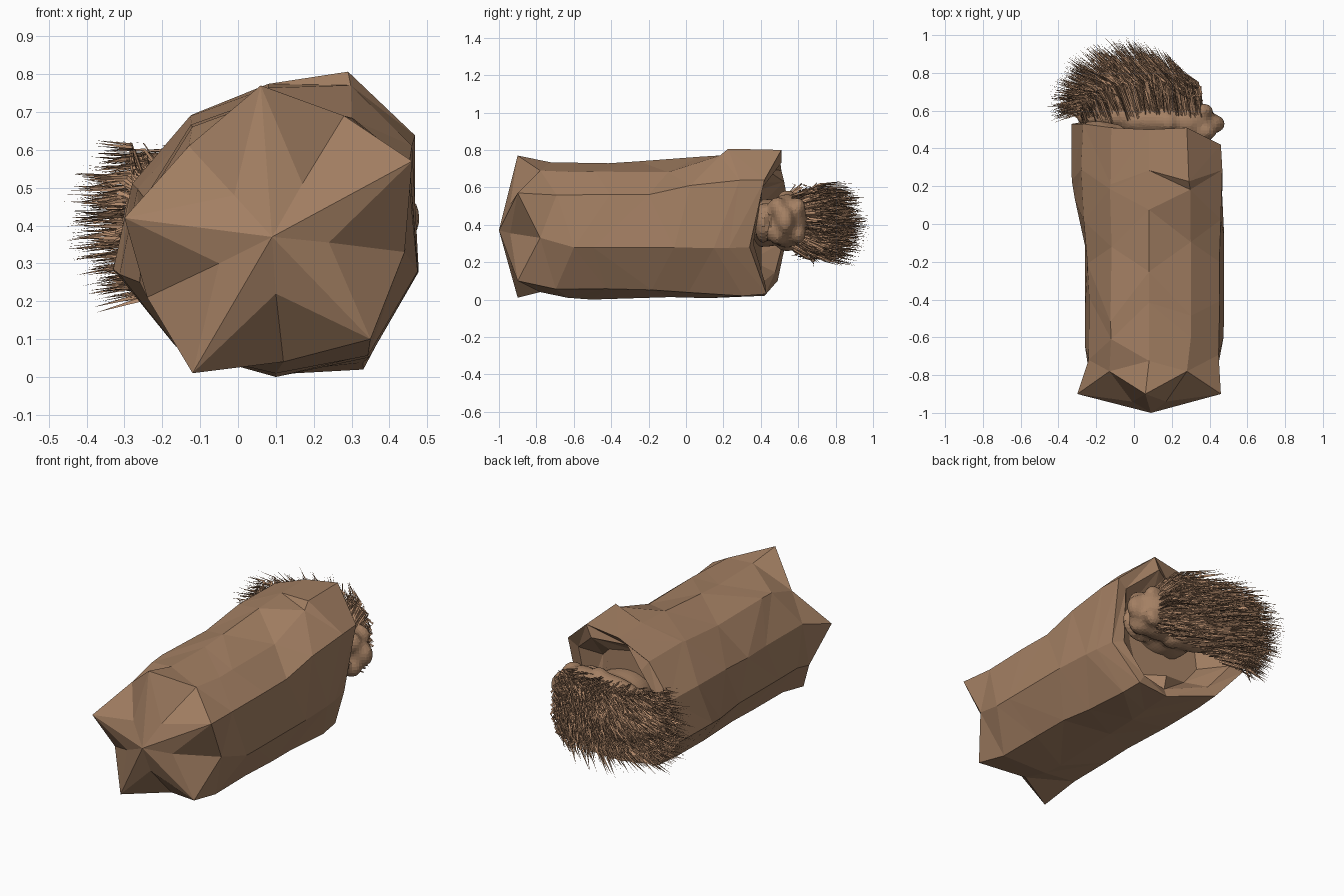
import bpy, bmesh, math, random
from mathutils import Matrix, Vector

random.seed(4)
cube = bpy.data.objects.get("Cube")
if cube:
    bpy.data.objects.remove(cube, do_unlink=True)


def material(name, rgb):
    m = bpy.data.materials.new(name)
    m.use_nodes = True
    m.diffuse_color = (*rgb, 1)
    m.node_tree.nodes["Principled BSDF"].inputs["Base Color"].default_value = (*rgb, 1)
    return m


brown = material("brown", (0.37, 0.215, 0.125))
hair_brown = material("hair brown", (0.46, 0.26, 0.15))


def finish(bm, name, mat):
    mesh = bpy.data.meshes.new(name)
    bm.to_mesh(mesh)
    bm.free()
    mesh.materials.append(mat)
    ob = bpy.data.objects.new(name, mesh)
    bpy.context.collection.objects.link(ob)
    return ob


def blob(bm, centre, radii, detail=3):
    mat = Matrix.Translation(centre) @ Matrix.Diagonal((*radii, 1))
    bmesh.ops.create_icosphere(bm, subdivisions=detail, radius=1, matrix=mat)


# Sack cross-sections (x, z): star foot, round middle, boxy mouth
FOOT = [(.46, .57), (.28, .69), (.06, .77), (-.13, .61), (-.30, .42),
        (-.24, .21), (-.12, .01), (.12, .04), (.35, .10), (.44, .33)]
MIDDLE = [(.45, .56), (.30, .68), (.08, .73), (-.12, .66), (-.24, .47),
          (-.26, .25), (-.14, .07), (.10, .01), (.34, .06), (.47, .28)]
MOUTH = [(.46, .64), (.28, .80), (.08, .77), (-.12, .69), (-.27, .51),
         (-.33, .29), (-.17, .10), (.12, .02), (.32, .03), (.44, .28)]
RIM_Y = [.42, .51, .50, .51, .53, .53, .49, .42, .43, .34]
SIDES = len(FOOT)
bm = bmesh.new()


def ring(shape, ys, jitter=0.0, scale=1.0):
    verts = []
    for i, (x, z) in enumerate(shape):
        s = scale * (1 + random.uniform(-jitter, jitter))
        y = ys[i % len(ys)] + random.uniform(-1, 1) * jitter * 2
        verts.append(bm.verts.new((.09 + (x - .09) * s, y, max(.38 + (z - .38) * s, 0))))
    return verts


def blend(a, b, t):
    return [Vector(p).lerp(Vector(q), t) for p, q in zip(a, b)]


rings = [
    ring(FOOT, [-0.90, -0.78]),
    ring(MIDDLE, [-0.70, -0.62], 0.015),
    ring(MIDDLE, [-0.40, -0.48], 0.02, 1.01),
    ring(MIDDLE, [-0.22, -0.10], 0.02, 1.01),
    ring(blend(MIDDLE, MOUTH, 0.6), [0.04, 0.16], 0.02, 1.03),
    ring(blend(MIDDLE, MOUTH, 0.9), [0.31, 0.23], 0.015, 1.03),
    ring(MOUTH, RIM_Y),
    ring(MOUTH, [y - 0.03 for y in RIM_Y], 0.03, 0.82),
    ring(MOUTH, [0.34, 0.37], 0.02, 0.6),
]
for a, b in zip(rings, rings[1:]):
    for i in range(SIDES):
        j = (i + 1) % SIDES
        if i % 2:
            bm.faces.new((a[i], a[j], b[j]))
            bm.faces.new((a[i], b[j], b[i]))
        else:
            bm.faces.new((a[i], a[j], b[i]))
            bm.faces.new((a[j], b[j], b[i]))
bm.faces.new(rings[-1])

# Star foot: tips, shallow valleys and a raised centre
centre = bm.verts.new((0.09, -1.0, 0.37))
valleys = [bm.verts.new((x, -0.94, z)) for x, z in
           ((.17, .51), (-.01, .48), (-.05, .30), (.10, .22), (.24, .355))]
foot = rings[0]
for k, valley in enumerate(valleys):
    tip, notch, nxt = foot[2 * k], foot[2 * k + 1], foot[(2 * k + 2) % SIDES]
    bm.faces.new((tip, valley, notch))
    bm.faces.new((notch, valley, nxt))
    bm.faces.new((tip, centre, valley))
    bm.faces.new((valley, centre, nxt))
bmesh.ops.recalc_face_normals(bm, faces=bm.faces)
finish(bm, "sack", brown)

# Head lying on its side, facing +x with the crown toward +y, fused into one skin
bm = bmesh.new()
blob(bm, (0.12, 0.55, 0.42), (0.28, 0.10, 0.15))        # skull
blob(bm, (-0.10, 0.57, 0.42), (0.21, 0.085, 0.13))      # back of the scalp
blob(bm, (0.28, 0.54, 0.42), (0.15, 0.12, 0.145))       # face
blob(bm, (0.40, 0.53, 0.42), (0.085, 0.055, 0.08))      # nose bridge
blob(bm, (0.31, 0.41, 0.41), (0.11, 0.045, 0.11))       # jaw
blob(bm, (0.12, 0.41, 0.41), (0.16, 0.20, 0.13))        # neck
for side in (-1, 1):
    z = 0.42 + side * 0.07
    blob(bm, (0.36, 0.60, z), (0.06, 0.04, 0.055))      # brow
    blob(bm, (0.37, 0.49, z), (0.07, 0.05, 0.06))       # cheek
    blob(bm, (0.18, 0.54, 0.42 + side * 0.135), (0.05, 0.05, 0.03))  # ear
head = finish(bm, "head", brown)
remesh = head.modifiers.new("fuse", "REMESH")
remesh.mode = "VOXEL"
remesh.voxel_size = 0.018
smooth = head.modifiers.new("soften", "SMOOTH")
smooth.factor = 0.5
smooth.iterations = 4

# Hair: solid core with tapered curved blades fanning up and back
bm = bmesh.new()
blob(bm, (-0.05, 0.66, 0.41), (0.28, 0.13, 0.13))
finish(bm, "hair_core", hair_brown)
bm = bmesh.new()
for n in range(2000):
    t, s = random.random(), random.uniform(-1, 1)
    a = math.radians(186 - 158 * t + random.uniform(-7, 7))
    spread = 1 - 0.22 * s * s
    root = Vector((-0.28 + 0.64 * t, random.uniform(0.53, 0.63), 0.42 + 0.13 * s))
    tip = Vector((-0.07 + 0.39 * math.cos(a) * spread,
                  0.61 + 0.38 * math.sin(a) * spread,
                  0.40 + 0.20 * s + random.uniform(-0.04, 0.04)))
    tip = root.lerp(tip, random.uniform(0.6, 1.03))
    mid = root.lerp(tip, 0.5) + Vector((0.035, 0.035, 0.03 * s))
    side = (tip - root).cross(Vector([random.uniform(-1, 1) for _ in range(3)]))
    side = side.normalized() * random.uniform(0.004, 0.008)
    r0, r1, m0, m1, end = [bm.verts.new(p) for p in (
        root - side, root + side, mid - side * 0.8, mid + side * 0.8, tip)]
    bm.faces.new((r0, r1, m1, m0))
    bm.faces.new((m0, m1, end))
finish(bm, "hair_strands", hair_brown)
